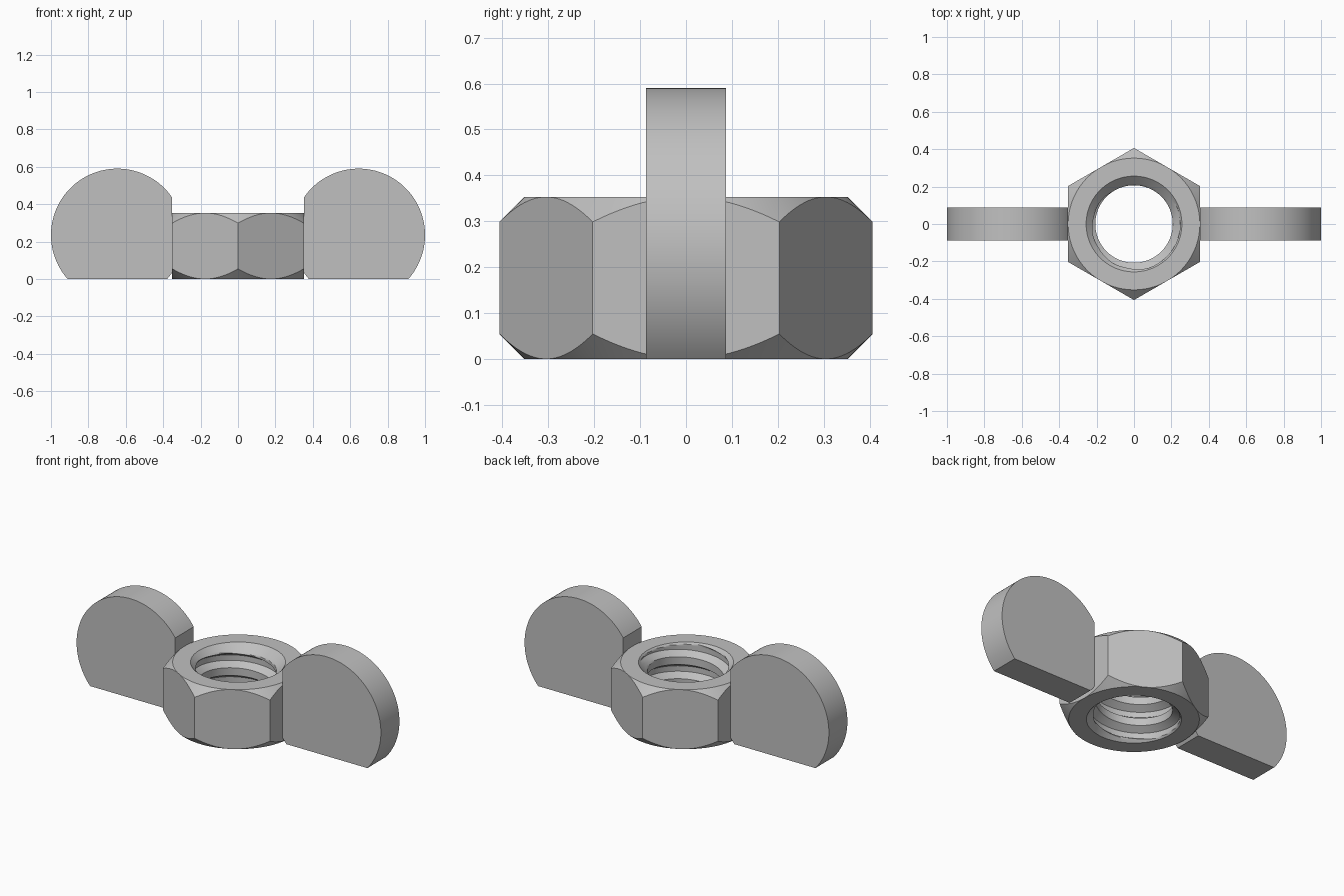
import bpy
import bmesh
from math import cos, sin, pi, radians, acos, asin

if "Cube" in bpy.data.objects:
    bpy.data.objects.remove(bpy.data.objects["Cube"])

steel = bpy.data.materials.new("grey steel")
steel.use_nodes = True
grey = (0.53, 0.53, 0.53, 1)
steel.diffuse_color = grey
steel.node_tree.nodes["Principled BSDF"].inputs["Base Color"].default_value = grey


def finish(bm, name):
    """Weld, orient and shade a mesh, then link it to the scene."""
    bmesh.ops.remove_doubles(bm, verts=bm.verts, dist=0.00005)
    bmesh.ops.recalc_face_normals(bm, faces=bm.faces)
    mesh = bpy.data.meshes.new(name)
    bm.to_mesh(mesh)
    bm.free()
    mesh.materials.append(steel)
    obj = bpy.data.objects.new(name, mesh)
    bpy.context.collection.objects.link(obj)
    bpy.ops.object.select_all(action='DESELECT')
    obj.select_set(True)
    bpy.context.view_layer.objects.active = obj
    bpy.ops.object.shade_smooth_by_angle(angle=radians(25))
    return obj


# Nut dimensions
HEIGHT, FLAT = 0.353, 0.352
BORE, ROOT, MOUTH = 0.207, 0.247, 0.256
PITCH, STEPS, TURNS, COLUMNS = 0.13, 20, 4, 144


def thread_radius(u):
    """Trapezoid thread: crest, flank, root, flank over one pitch."""
    if u < 0.35:
        depth = 0
    elif u < 0.55:
        depth = (u - 0.35) / 0.2
    elif u < 0.8:
        depth = 1
    else:
        depth = (1 - u) / 0.2
    return BORE + (ROOT - BORE) * depth


def nut_section(angle):
    """Closed radial section: chamfered hex outside, helical thread inside."""
    wrapped = (angle + pi / 6) % (pi / 3) - pi / 6
    hexagon = FLAT / cos(wrapped)
    drop = hexagon - FLAT
    section = [(FLAT, 0), (hexagon, drop), (hexagon, HEIGHT - drop), (FLAT, HEIGHT)]
    for row in range(STEPS * TURNS, -1, -1):
        z = PITCH * (row / STEPS + angle / (2 * pi) - 1)
        z = min(max(z, 0), HEIGHT)
        mouth = MOUTH - min(z, HEIGHT - z)
        section.append((max(thread_radius(row % STEPS / STEPS), mouth), z))
    return section


# Hexagonal nut with threaded hole
bm = bmesh.new()
rings = []
for i in range(COLUMNS + 1):
    a = 2 * pi * i / COLUMNS
    rings.append([bm.verts.new((r * cos(a), r * sin(a), z)) for r, z in nut_section(a)])
for ring, following in zip(rings, rings[1:]):
    for k in range(len(ring)):
        n = (k + 1) % len(ring)
        bm.faces.new((ring[k], following[k], following[n], ring[n]))
finish(bm, "hex_nut")

# Wings: thick discs cut flat at the bottom and against the nut
RADIUS, CENTRE_X, CENTRE_Z, HALF = 0.355, 0.645, 0.235, 0.087
bottom = asin(CENTRE_Z / RADIUS)
inner = acos((FLAT - CENTRE_X) / RADIUS)


def arc(start, end, count):
    angles = [start + (end - start) * i / count for i in range(count + 1)]
    return [(CENTRE_X + RADIUS * cos(a), CENTRE_Z + RADIUS * sin(a)) for a in angles]


outline = arc(-bottom, inner, 64) + arc(2 * pi - inner, pi + bottom, 4)
for side, name in ((1, "left_wing"), (-1, "right_wing")):
    bm = bmesh.new()
    face = bm.faces.new([bm.verts.new((side * x, -HALF, z)) for x, z in outline])
    solid = bmesh.ops.extrude_face_region(bm, geom=[face], use_keep_orig=True)
    moved = [v for v in solid["geom"] if isinstance(v, bmesh.types.BMVert)]
    bmesh.ops.translate(bm, verts=moved, vec=(0, 2 * HALF, 0))
    finish(bm, name)
